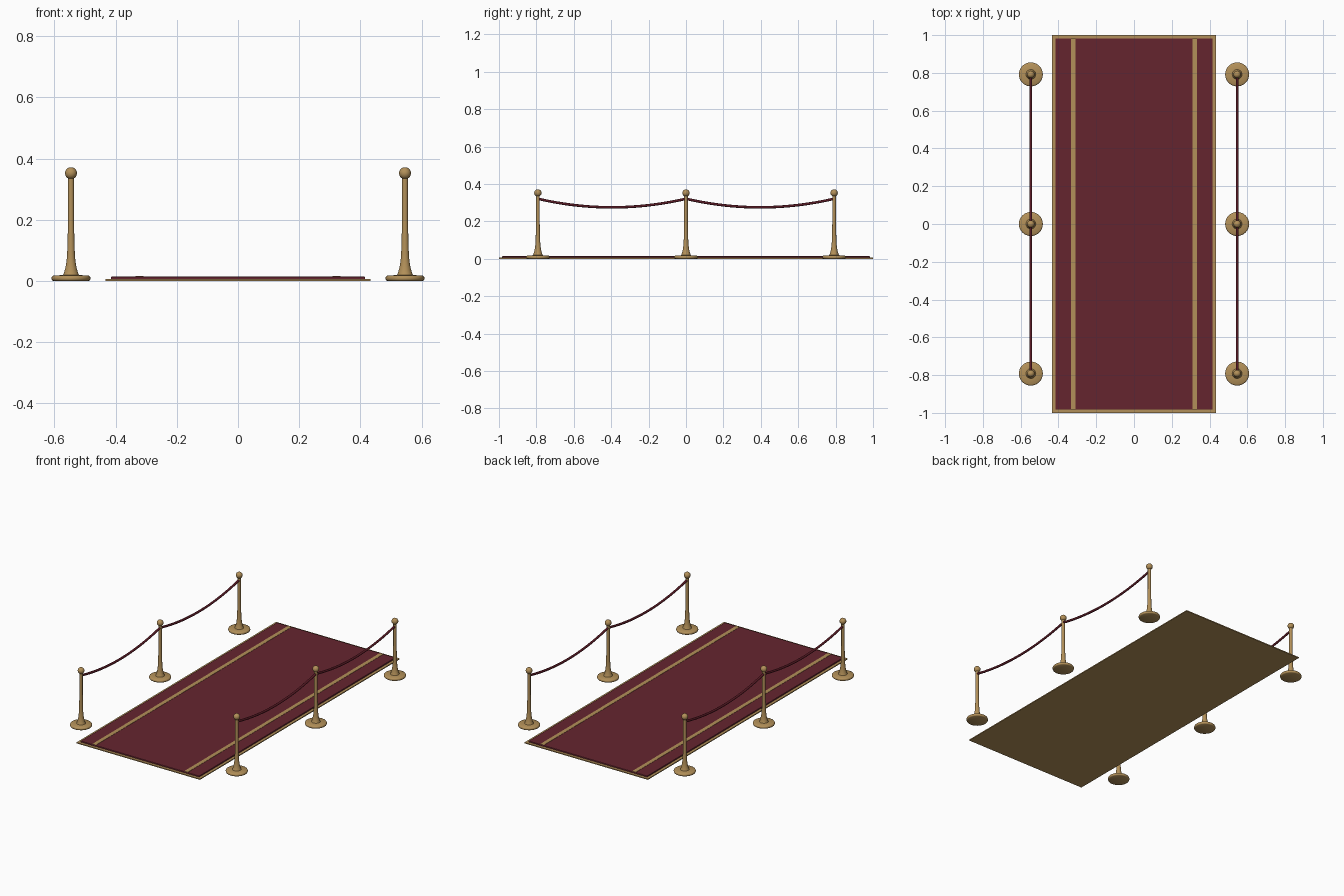
import bpy, bmesh, math

if "Cube" in bpy.data.objects:
    bpy.data.objects.remove(bpy.data.objects["Cube"])


def material(name, rgb):
    m = bpy.data.materials.new(name)
    m.diffuse_color = (*rgb, 1)
    m.use_nodes = True
    m.node_tree.nodes["Principled BSDF"].inputs["Base Color"].default_value = m.diffuse_color
    return m


GOLD = material("gold", (0.45, 0.28, 0.10))
RED = material("carpet_red", (0.13, 0.018, 0.028))
ROPE = material("rope_red", (0.10, 0.010, 0.018))


def make_object(name, bm, mat, smooth=False):
    bmesh.ops.recalc_face_normals(bm, faces=bm.faces)
    me = bpy.data.meshes.new(name)
    bm.to_mesh(me)
    bm.free()
    ob = bpy.data.objects.new(name, me)
    bpy.context.collection.objects.link(ob)
    me.materials.append(mat)
    if smooth:
        bpy.ops.object.select_all(action='DESELECT')
        ob.select_set(True)
        bpy.context.view_layer.objects.active = ob
        bpy.ops.object.shade_smooth_by_angle(angle=math.radians(40))
    return ob


def slab(name, x, half_x, half_y, z0, z1, mat, bevel=0):
    bm = bmesh.new()
    bmesh.ops.create_cube(bm, size=1)
    for v in bm.verts:
        v.co.x = x + v.co.x * 2 * half_x
        v.co.y *= 2 * half_y
        v.co.z = z1 if v.co.z > 0 else z0
    ob = make_object(name, bm, mat)
    if bevel:
        mod = ob.modifiers.new("soft_edge", 'BEVEL')
        mod.width = bevel
        mod.segments = 2
    return ob


def lathe(name, profile, x, y, mat, steps=32):
    bm = bmesh.new()
    verts = [bm.verts.new((x + r, y, z)) for r, z in profile]
    edges = [bm.edges.new(p) for p in zip(verts, verts[1:])]
    bmesh.ops.spin(bm, geom=verts + edges, cent=(x, y, 0), axis=(0, 0, 1),
                   angle=2 * math.pi, steps=steps, use_duplicate=False)
    bmesh.ops.remove_doubles(bm, verts=bm.verts, dist=1e-5)
    return make_object(name, bm, mat, True)


def rope(name, x, y0, y1, z_end, sag, radius, segs=24, sides=12):
    bm = bmesh.new()
    rings = []
    for i in range(segs + 1):
        t = i / segs
        y = y0 + (y1 - y0) * t
        z = z_end - 4 * sag * t * (1 - t)
        a = math.atan2(-4 * sag * (1 - 2 * t), y1 - y0)
        ring = []
        for k in range(sides):
            b = 2 * math.pi * k / sides
            u, w = radius * math.cos(b), radius * math.sin(b)
            ring.append(bm.verts.new((x + u, y - w * math.sin(a), z + w * math.cos(a))))
        rings.append(ring)
    for r0, r1 in zip(rings, rings[1:]):
        for k in range(sides):
            n = (k + 1) % sides
            bm.faces.new((r0[k], r0[n], r1[n], r1[k]))
    bm.faces.new(rings[0])
    bm.faces.new(rings[-1])
    return make_object(name, bm, ROPE, True)


# Carpet: gold border sheet, red pile, two gold stripes
slab("carpet_border", 0, 0.433, 1.0, 0, 0.006, GOLD)
slab("carpet", 0, 0.416, 0.983, 0.001, 0.014, RED, 0.003)
for side, s in (("left", -1), ("right", 1)):
    slab(f"{side}_stripe", s * 0.322, 0.0125, 0.981, 0.010, 0.0155, GOLD)

# Post outline: rounded foot, flared collar, slim shaft
POST = [(0, 0), (0.058, 0), (0.0615, 0.002), (0.0635, 0.006), (0.0635, 0.011),
        (0.0615, 0.015), (0.057, 0.0175), (0.026, 0.019), (0.0235, 0.025),
        (0.0195, 0.038), (0.0165, 0.052), (0.014, 0.07), (0.0125, 0.09),
        (0.0115, 0.12), (0.0105, 0.16), (0.0098, 0.20), (0.0098, 0.34), (0, 0.34)]
BALL_Z, BALL_R = 0.352, 0.0195
BALL = [(BALL_R * math.sin(math.pi * i / 16), BALL_Z - BALL_R * math.cos(math.pi * i / 16))
        for i in range(17)]
POST_YS = (-0.792, 0.0, 0.792)

for side, x in (("left", -0.546), ("right", 0.546)):
    for i, y in enumerate(POST_YS):
        lathe(f"{side}_post_{i + 1}", POST, x, y, GOLD)
        lathe(f"{side}_post_ball_{i + 1}", BALL, x, y, GOLD)
    # Sagging ropes between neighbouring posts
    for i, (y0, y1) in enumerate(zip(POST_YS, POST_YS[1:])):
        rope(f"{side}_rope_{i + 1}", x, y0 + 0.004, y1 - 0.004, 0.32, 0.045, 0.007)
